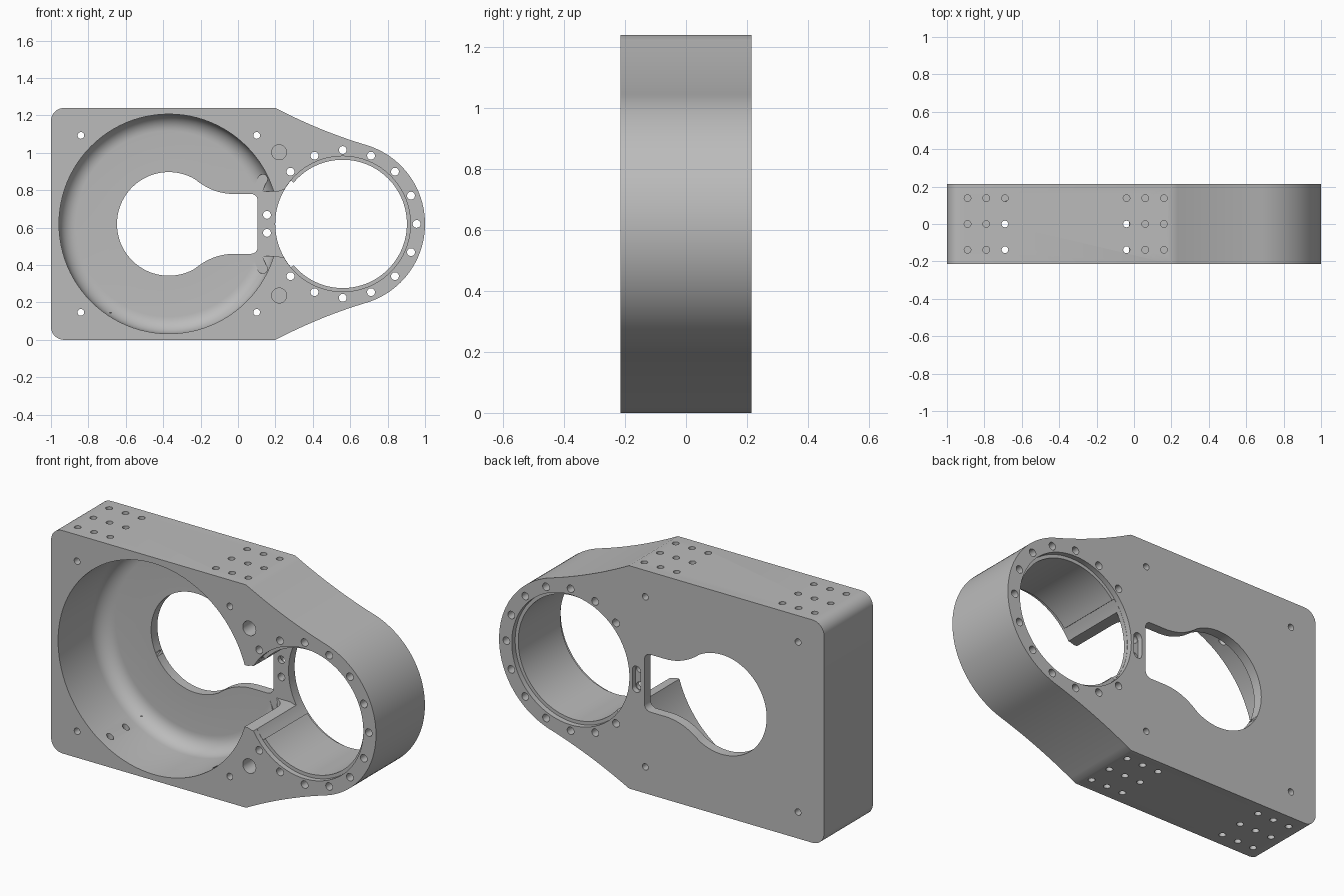
import bpy, bmesh
from math import sin, cos, pi, radians
from mathutils import Vector

if "Cube" in bpy.data.objects:
    bpy.data.objects.remove(bpy.data.objects["Cube"])

MID = 0.62            # height of the mirror plane
HALF = 0.215          # half thickness
FLOOR = 0.16          # y of the pocket floor
POCKET = (-0.37, MID)
BORE = (0.56, MID)


def arc(c, r, a0, a1, n):
    """Points (x, z) on an arc, angles in degrees."""
    return [(c[0] + r * cos(radians(a0 + (a1 - a0) * i / n)),
             c[1] + r * sin(radians(a0 + (a1 - a0) * i / n))) for i in range(n + 1)]


def circle(c, r, n=32):
    return arc(c, r, 0, 360, n)[:-1]


def bezier(p, q, s, n):
    p, q, s = Vector(p), Vector(q), Vector(s)
    return [tuple(p * (1 - t) ** 2 + q * 2 * t * (1 - t) + s * t * t)
            for t in (i / n for i in range(n + 1))]


def mirrored(top):
    """Close an upper outline with its reflection below the mid plane."""
    return top + [(x, 2 * MID - z) for x, z in reversed(top)]


def capsule(a, b, r):
    """Rounded slot outline between two points."""
    d = Vector(b) - Vector(a)
    ang = 90 + 180 / pi * Vector((1, 0)).angle_signed(d) * -1
    return arc(b, r, ang - 180, ang, 12) + arc(a, r, ang, ang + 180, 12)


def solid(name, outlines, y0, y1, upright=False):
    """Extrude (x, z) outlines along y, or (x, y) outlines along z."""
    bm = bmesh.new()
    for pts in outlines:
        rings = [[bm.verts.new((u, v, w) if upright else (u, w, v)) for u, v in pts]
                 for w in (y0, y1)]
        n = len(pts)
        bm.faces.new(rings[0])
        bm.faces.new(rings[1][::-1])
        for i in range(n):
            j = (i + 1) % n
            bm.faces.new((rings[0][j], rings[0][i], rings[1][i], rings[1][j]))
    return finish(name, bm)


def finish(name, bm):
    bmesh.ops.recalc_face_normals(bm, faces=bm.faces)
    mesh = bpy.data.meshes.new(name)
    bm.to_mesh(mesh)
    bm.free()
    ob = bpy.data.objects.new(name, mesh)
    bpy.context.collection.objects.link(ob)
    return ob


def cut(body, cutter):
    """Subtract the cutter for good and discard it."""
    mod = body.modifiers.new("cut", 'BOOLEAN')
    mod.operation, mod.solver, mod.object = 'DIFFERENCE', 'EXACT', cutter
    bpy.context.view_layer.update()
    done = bpy.data.meshes.new_from_object(
        body.evaluated_get(bpy.context.evaluated_depsgraph_get()))
    body.modifiers.clear()
    body.data = done
    bpy.data.objects.remove(cutter)


# Plate: rounded square end, flowing into the round end
top = arc((-0.93, 1.17), 0.07, 180, 90, 8)
flank_end = arc(BORE, 0.44, 73, 0, 24)
top += bezier((0.2, 1.24), (0.44, 1.115), flank_end[0], 14) + flank_end[1:-1]
outline = top + [(1.0, MID)] + [(x, 2 * MID - z) for x, z in reversed(top)]
body = solid("housing", [outline], -HALF, HALF)

# Round pocket with a filleted floor, turned about y
R, F = 0.587, 0.09
bm = bmesh.new()
profile = [(0, -0.3), (R, -0.3)] + [
    (R - F + F * cos(i * pi / 16), FLOOR - F + F * sin(i * pi / 16)) for i in range(9)
] + [(0, FLOOR)]
verts = [bm.verts.new((POCKET[0] + r, y, MID)) for r, y in profile]
edges = [bm.edges.new(pair) for pair in zip(verts, verts[1:])]
bmesh.ops.spin(bm, geom=verts + edges, cent=(POCKET[0], 0, MID), axis=(0, 1, 0),
               angle=2 * pi, steps=96, use_merge=True)
bmesh.ops.remove_doubles(bm, verts=bm.verts, dist=1e-5)
cut(body, finish("pocket_cutter", bm))

# Channel joining pocket and bore, with two slanted reliefs beside it
cut(body, solid("channel_cutter", [mirrored([(-0.1, MID + 0.172), (0.21, MID + 0.172),
                                             (0.235, MID + 0.18), (0.4, MID + 0.18)])],
                -0.3, FLOOR))
for s in (1, -1):
    cut(body, solid("relief_cutter", [capsule((0.095, MID + s * 0.16),
                                              (0.132, MID + s * 0.24), 0.025)], -0.3, FLOOR))

# Bore: a raised land on the closed side, shallow steps at both faces
cut(body, solid("bore_cutter", [arc(BORE, 0.343, -140, 140, 80)
                                + arc(BORE, 0.361, 140, 220, 24)], -0.3, 0.3))
for s in (1, -1):
    cut(body, solid("step_cutter", [circle(BORE, 0.362, 104)], s * (HALF - 0.03), s * 0.3))

# Keyhole window through the pocket floor
window = arc(POCKET, 0.277, 180, 60, 28)
window += bezier(window[-1], (-0.135, 0.78), (-0.02, 0.78), 10)[1:]
window += arc((0.07, 0.745), 0.035, 90, 0, 6)
cut(body, solid("window_cutter", [window + [(x, 2 * MID - z) for x, z in reversed(window[1:])]],
                0.1, 0.3))

# Through holes: ring of bolts, web pair, plate corners
holes = [circle(p, 0.021, 20) for p in arc(BORE, 0.395, -135, 135, 12)]
holes += [circle((0.155, MID + s * 0.048), 0.021, 20) for s in (1, -1)]
holes += [circle((x, MID + s * 0.473), 0.018, 20) for x in (-0.84, 0.1) for s in (1, -1)]
cut(body, solid("bolt_cutter", holes, -0.3, 0.3))
cut(body, solid("slot_cutter", [capsule((0.155, MID - 0.048), (0.155, MID + 0.048), 0.025)],
                HALF - 0.03, 0.3))

# Blind dowel holes in the front face
cut(body, solid("dowel_cutter", [circle((0.22, MID + s * 0.383), 0.04) for s in (1, -1)],
                -0.3, 0.1))

# Mounting holes in the top and bottom faces
grid = [circle((x + dx, y), 0.018, 16) for x in (-0.79, 0.06)
        for dx in (-0.1, 0, 0.1) for y in (-0.138, 0, 0.138)]
for z0, z1 in ((1.095, 1.4), (-0.2, 0.145)):
    cut(body, solid("mount_cutter", grid, z0, z1, upright=True))

# Finish
mat = bpy.data.materials.new("machined grey")
mat.use_nodes = True
grey = (0.5, 0.5, 0.5, 1)
mat.diffuse_color = grey
mat.node_tree.nodes["Principled BSDF"].inputs["Base Color"].default_value = grey
body.data.materials.clear()
body.data.materials.append(mat)
for p in body.data.polygons:
    p.material_index = 0
bpy.ops.object.select_all(action='DESELECT')
bpy.context.view_layer.objects.active = body
body.select_set(True)
bpy.ops.object.shade_smooth_by_angle(angle=radians(30))
